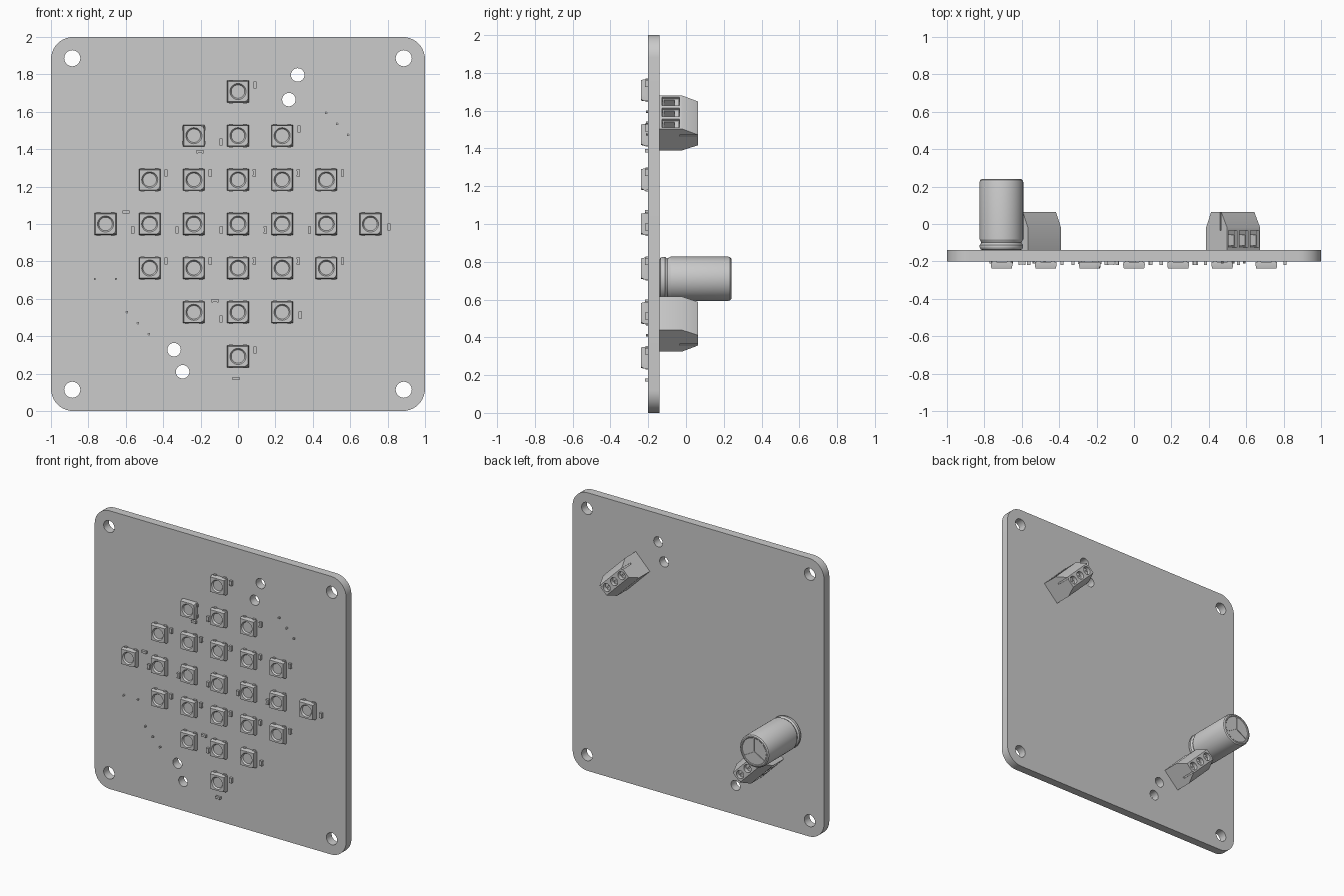
import bpy, bmesh
from math import sin, cos, pi, radians
from mathutils import Matrix, Vector

if "Cube" in bpy.data.objects:
    bpy.data.objects.remove(bpy.data.objects["Cube"])

FRONT, BACK, PITCH = -0.20, -0.14, 0.236


def front_matrix(x, z, turn=0):
    # local z points out of the board front
    return Matrix.Translation((x, FRONT, z)) @ Matrix.Rotation(pi / 2, 4, 'X') @ Matrix.Rotation(turn, 4, 'Z')


def back_matrix(x, z, angle):
    # local z points out of the board back, local y points along angle
    c, s = cos(radians(angle)), sin(radians(angle))
    return Matrix(((-s, c, 0, x), (0, 0, 1, BACK), (c, s, 0, z), (0, 0, 0, 1)))


def smooth(obj):
    bpy.ops.object.select_all(action='DESELECT')
    obj.select_set(True)
    bpy.context.view_layer.objects.active = obj
    bpy.ops.object.shade_smooth_by_angle(angle=radians(30))


def place(name, mesh, matrix):
    obj = bpy.data.objects.new(name, mesh)
    obj.matrix_world = matrix
    bpy.context.collection.objects.link(obj)
    return obj


def finish(bm, name, matrix):
    bmesh.ops.recalc_face_normals(bm, faces=bm.faces)
    mesh = bpy.data.meshes.new(name)
    bm.to_mesh(mesh)
    bm.free()
    obj = place(name, mesh, matrix)
    smooth(obj)
    return obj


def box(bm, x0, x1, y0, y1, z0, z1):
    m = Matrix.Translation(((x0 + x1) / 2, (y0 + y1) / 2, (z0 + z1) / 2)) @ Matrix.Diagonal((x1 - x0, y1 - y0, z1 - z0, 1))
    return bmesh.ops.create_cube(bm, size=1, matrix=m)['verts']


def rod(bm, x, y, r, z0, z1, seg=24):
    bmesh.ops.create_cone(bm, cap_ends=True, segments=seg, radius1=r, radius2=r, depth=z1 - z0,
                          matrix=Matrix.Translation((x, y, (z0 + z1) / 2)))


def loft(bm, rings):
    loops = [[bm.verts.new(p) for p in ring] for ring in rings]
    for a, b in zip(loops, loops[1:]):
        for i in range(len(a)):
            j = (i + 1) % len(a)
            bm.faces.new((a[i], a[j], b[j], b[i]))
    bm.faces.new(loops[0][::-1])
    bm.faces.new(loops[-1])


def circle(r, z=0, x=0, y=0, seg=32):
    return [(x + r * cos(2 * pi * i / seg), y + r * sin(2 * pi * i / seg), z) for i in range(seg)]


def cut(obj, bm):
    cutter = finish(bm, "cutter", obj.matrix_world)
    cutter.hide_render = True
    mod = obj.modifiers.new("cut", 'BOOLEAN')
    mod.operation, mod.solver, mod.object = 'DIFFERENCE', 'EXACT', cutter
    bpy.context.view_layer.objects.active = obj
    bpy.ops.object.modifier_apply(modifier=mod.name)
    bpy.data.objects.remove(cutter)
    smooth(obj)


# Circuit board: filled outline with holes
curve = bpy.data.curves.new("board", 'CURVE')
curve.dimensions, curve.fill_mode, curve.extrude = '2D', 'BOTH', (BACK - FRONT) / 2
R = 0.12
outline = [((1 - R) * sx + R * cos(radians(a + t)), 1 + (1 - R) * sz + R * sin(radians(a + t)))
           for sx, sz, a in ((1, 1, 0), (-1, 1, 90), (-1, -1, 180), (1, -1, 270)) for t in range(0, 91, 9)]
holes = [(sx * 0.886, 1 + sz * 0.886, 0.043) for sx in (-1, 1) for sz in (-1, 1)]
holes += [(0.319, 1.797, 0.036), (0.272, 1.665, 0.036), (-0.342, 0.328, 0.036), (-0.296, 0.21, 0.036)]
for pts in [outline] + [[p[:2] for p in circle(r, 0, x, z)] for x, z, r in holes]:
    sp = curve.splines.new('POLY')
    sp.points.add(len(pts) - 1)
    for p, (x, z) in zip(sp.points, pts):
        p.co = (x, z, 0, 1)
    sp.use_cyclic_u = True
board = place("circuit_board", curve, Matrix.Translation((0, (FRONT + BACK) / 2, 0)) @ Matrix.Rotation(pi / 2, 4, 'X'))
bpy.ops.object.select_all(action='DESELECT')
board.select_set(True)
bpy.context.view_layer.objects.active = board
bpy.ops.object.convert(target='MESH')
bm = bmesh.new()
bm.from_mesh(board.data)
bmesh.ops.remove_doubles(bm, verts=bm.verts, dist=1e-5)
bmesh.ops.recalc_face_normals(bm, faces=bm.faces)
bm.to_mesh(board.data)
bm.free()
smooth(board)


# Lamp: square body with one clipped corner, round recess and four solder tabs
def square(a, z, clip=9):
    pts = []
    for x, y, _ in circle(1):
        k = a / max(abs(x), abs(y))
        if x - y > 0:
            k = min(k, clip / (x - y))
        pts.append((x * k, y * k, z))
    return pts


bm = bmesh.new()
loft(bm, [square(0.057, 0.002), square(0.058, 0.02), square(0.054, 0.039, 0.095),
          circle(0.043, 0.039), circle(0.036, 0.028)])
for x in (-0.038, 0.038):
    for s in (-1, 1):
        y0, y1 = sorted((s * 0.045, s * 0.063))
        box(bm, x - 0.01, x + 0.01, y0, y1, 0, 0.014)
lamp = finish(bm, "lamp", front_matrix(0, 1))
for i in range(-3, 4):
    for j in range(-3, 4):
        if abs(i) + abs(j) <= 3 and (i, j) != (0, 0):
            turn = pi / 2 if (i, j) == (-1, 2) else 0
            place("lamp", lamp.data, front_matrix(i * PITCH, 1 + j * PITCH, turn))

# Small chip parts beside the lamps
bm = bmesh.new()
box(bm, -0.008, 0.008, -0.011, 0.011, 0.001, 0.017)
for s in (-1, 1):
    y0, y1 = sorted((s * 0.011, s * 0.018))
    box(bm, -0.009, 0.009, y0, y1, 0, 0.018)
chip = finish(bm, "chip_part", front_matrix(0.091, 1.743))
spots = [(0.326, 1.508), (-0.091, 1.438), (0.807, 0.984), (0.332, 0.513), (-0.091, 0.492), (0.091, 0.326)]
spots += [(-0.385 + i * PITCH, z) for z in (1.273, 0.802) for i in range(5)]
spots += [(-0.562 + i * PITCH, 0.968) for i in range(5)]
for x, z in spots:
    place("chip_part", chip.data, front_matrix(x, z))
for x, z in ((-0.203, 1.387), (-0.599, 1.064), (-0.123, 0.59), (-0.011, 0.174)):
    place("chip_part", chip.data, front_matrix(x, z, pi / 2))

# Capacitor can: turned profile with rolled groove and scored end
profile = [(0.1, 0), (0.11, 0.004), (0.116, 0.014), (0.116, 0.028), (0.109, 0.036), (0.108, 0.042), (0.112, 0.05),
           (0.117, 0.058), (0.117, 0.364), (0.114, 0.374), (0.106, 0.38), (0.098, 0.38), (0.094, 0.377)]
bm = bmesh.new()
loft(bm, [circle(r, z, seg=48) for r, z in profile])
can = finish(bm, "capacitor_can", back_matrix(-0.709, 0.71, 90))
bm = bmesh.new()
wedge = [(0, 0)] + [(0.003 * cos(radians(a)), 0.003 * sin(radians(a))) for a in (30, 150, 270)]
star = []
for a in (90, 210, 330):
    d = Vector((cos(radians(a)), sin(radians(a))))
    n = Vector((-d.y, d.x)) * 0.0025
    star += [d * 0.088 - n, d * 0.088 + n, d * 0.0015 + n * 1.2]
loft(bm, [[(p.x, p.y, z) for p in star] for z in (0.372, 0.39)])
cut(can, bm)
bm = bmesh.new()
for x in (-0.0565, 0.0565):
    rod(bm, x, -0.004, 0.006, -0.072, 0.005, 12)
finish(bm, "capacitor_leads", can.matrix_world)

# Terminal blocks: tapered housing, wire openings, screws and pins
L, W, H, STEP = 0.25, 0.16, 0.203, 0.083
section = [(-W / 2, 0), (W / 2, 0), (W / 2, 0.12), (0.036, H), (-0.042, H), (-W / 2, 0.12)]
cells = (-STEP, 0, STEP)
bm = bmesh.new()
loft(bm, [[(x, y, z) for y, z in section] for x in (-L / 2, L / 2)])
block_m = back_matrix(0.53, 1.535, 45)
housing = finish(bm, "terminal_housing", block_m)
bm = bmesh.new()
for x in cells:
    box(bm, x - 0.031, x + 0.031, 0, 0.1, 0.014, 0.106)
    rod(bm, x, -0.003, 0.029, 0.15, 0.23)
for s in (-1, 1):
    x0, x1 = sorted((s * 0.117, s * 0.14))
    box(bm, x0, x1, 0.024, 0.034, 0.105, 0.23)
cut(housing, bm)

bm = bmesh.new()
for x in cells:
    rod(bm, x, -0.003, 0.0265, 0.145, 0.18)
screws = finish(bm, "terminal_screws", block_m)
bm = bmesh.new()
for x in cells:
    box(bm, x - 0.04, x + 0.04, -0.007, 0.001, 0.17, 0.2)
cut(screws, bm)

bm = bmesh.new()
for x in cells:
    # clamp cage around each wire opening
    box(bm, x - 0.031, x - 0.024, 0.005, 0.066, 0.016, 0.104)
    box(bm, x + 0.024, x + 0.031, 0.005, 0.066, 0.016, 0.104)
    box(bm, x - 0.024, x + 0.024, 0.005, 0.066, 0.016, 0.024)
    box(bm, x - 0.024, x + 0.024, 0.005, 0.066, 0.08, 0.104)
clamps = finish(bm, "terminal_clamps", block_m)
bm = bmesh.new()
for x in cells:
    rod(bm, x, 0, 0.007, -0.072, 0.01, 12)
pins = finish(bm, "terminal_pins", block_m)
for obj in (housing, screws, clamps, pins):
    place(obj.name + "_lower", obj.data, back_matrix(-0.535, 0.47, 225))
